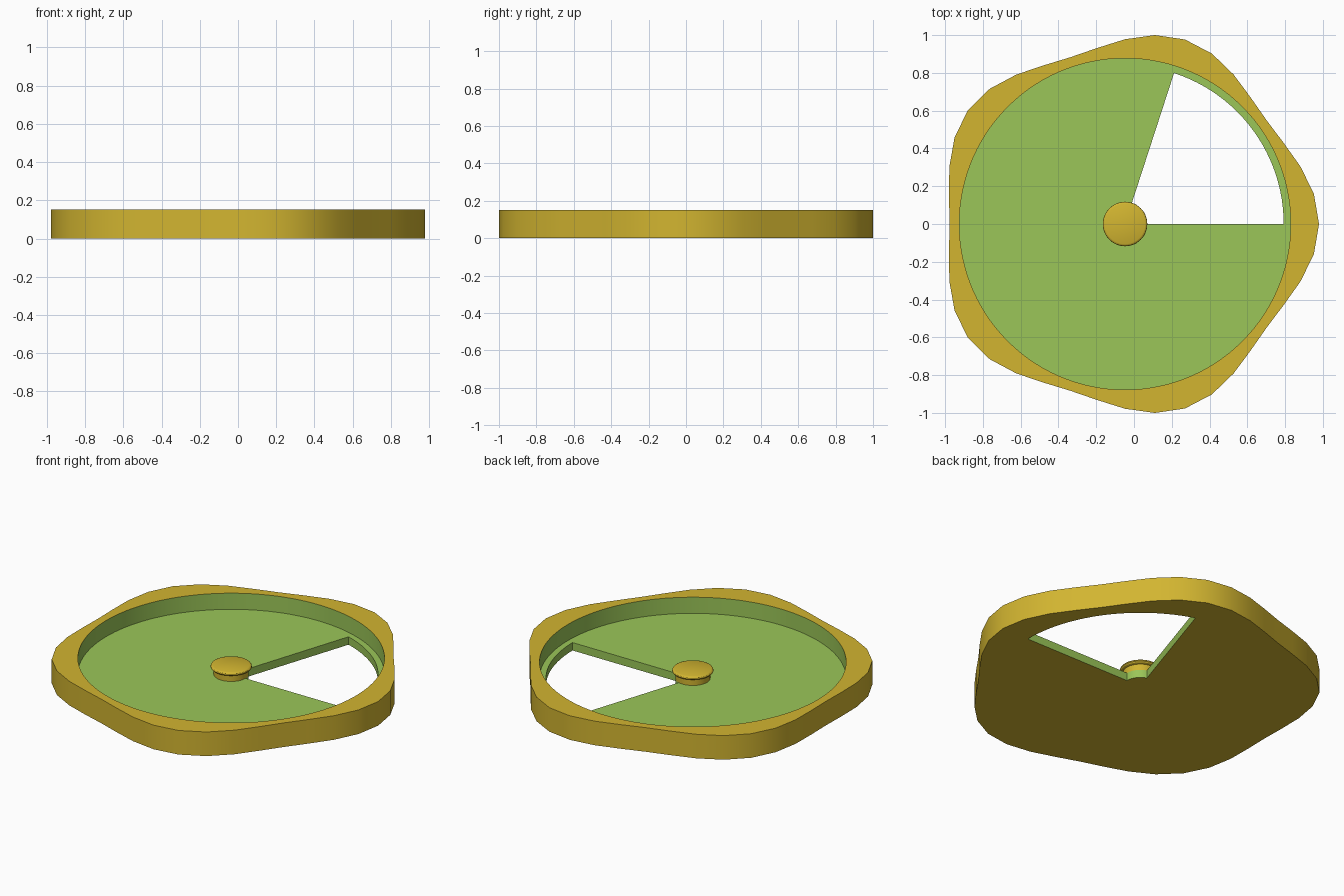
import bpy, bmesh, math
from math import cos, sin, radians, tau

if "Cube" in bpy.data.objects:
    bpy.data.objects.remove(bpy.data.objects["Cube"])

CX = -0.0475  # centre of the tray


def material(name, rgb):
    m = bpy.data.materials.new(name)
    m.diffuse_color = (*rgb, 1)
    m.use_nodes = True
    m.node_tree.nodes["Principled BSDF"].inputs["Base Color"].default_value = m.diffuse_color
    return m


gold = material("gold", (0.645, 0.462, 0.030))
green = material("green", (0.328, 0.565, 0.098))


def polar(r, a):
    return CX + r * cos(a), r * sin(a)


def finish(name, bm, mats, index=0):
    bmesh.ops.recalc_face_normals(bm, faces=bm.faces)
    me = bpy.data.meshes.new(name)
    bm.to_mesh(me)
    bm.free()
    for m in mats:
        me.materials.append(m)
    for p in me.polygons:
        p.material_index = index
    ob = bpy.data.objects.new(name, me)
    bpy.context.collection.objects.link(ob)
    return ob


def prism(name, outline, z0, z1, index):
    bm = bmesh.new()
    base = bm.faces.new([bm.verts.new((x, y, z0)) for x, y in outline])
    top = bmesh.ops.extrude_face_region(bm, geom=[base], use_keep_orig=True)["geom"]
    for v in top:
        if isinstance(v, bmesh.types.BMVert):
            v.co.z = z1
    return finish(name, bm, [gold, green], index)


def activate(ob):
    bpy.ops.object.select_all(action='DESELECT')
    ob.select_set(True)
    bpy.context.view_layer.objects.active = ob


def smooth(ob):
    activate(ob)
    bpy.ops.object.shade_smooth_by_angle(angle=radians(30))


# Tray: five-lobed wavy outline
N = 40
tray = prism("tray", [polar(0.978 + 0.049 * cos(5 * tau * i / N), tau * i / N)
                      for i in range(N)], 0, 0.152, 0)

# Round recess, leaving a thin floor
recess = prism("recess_cutter", [polar(0.877, tau * i / 120) for i in range(120)],
               0.05, 0.4, 1)

# Wedge opening through the floor, one fifth of a turn
arc = [radians(72) * i / 24 for i in range(25)]
wedge = prism("wedge_cutter", [polar(0.84, a) for a in arc]
              + [polar(0.1, a) for a in reversed(arc)], -0.2, 0.1, 1)

for cutter in (recess, wedge):
    mod = tray.modifiers.new("cut", 'BOOLEAN')
    mod.operation = 'DIFFERENCE'
    mod.solver = 'EXACT'
    mod.object = cutter
    cutter.hide_render = True
    activate(tray)
    bpy.ops.object.modifier_apply(modifier=mod.name)
    bpy.data.objects.remove(cutter)
smooth(tray)

# Centre knob: lathed stem with a rounded cap
profile = [(0.1, 0.05), (0.1, 0.088), (0.113, 0.092), (0.118, 0.098),
           (0.117, 0.105), (0.113, 0.110), (0.106, 0.113)]
S = 48
bm = bmesh.new()
rings = [[bm.verts.new((*polar(r, tau * i / S), z)) for i in range(S)]
         for r, z in profile]
for a, b in zip(rings, rings[1:]):
    for i in range(S):
        j = (i + 1) % S
        bm.faces.new((a[i], a[j], b[j], b[i]))
bm.faces.new(rings[0])
bm.faces.new(rings[-1])
smooth(finish("centre_knob", bm, [gold]))
